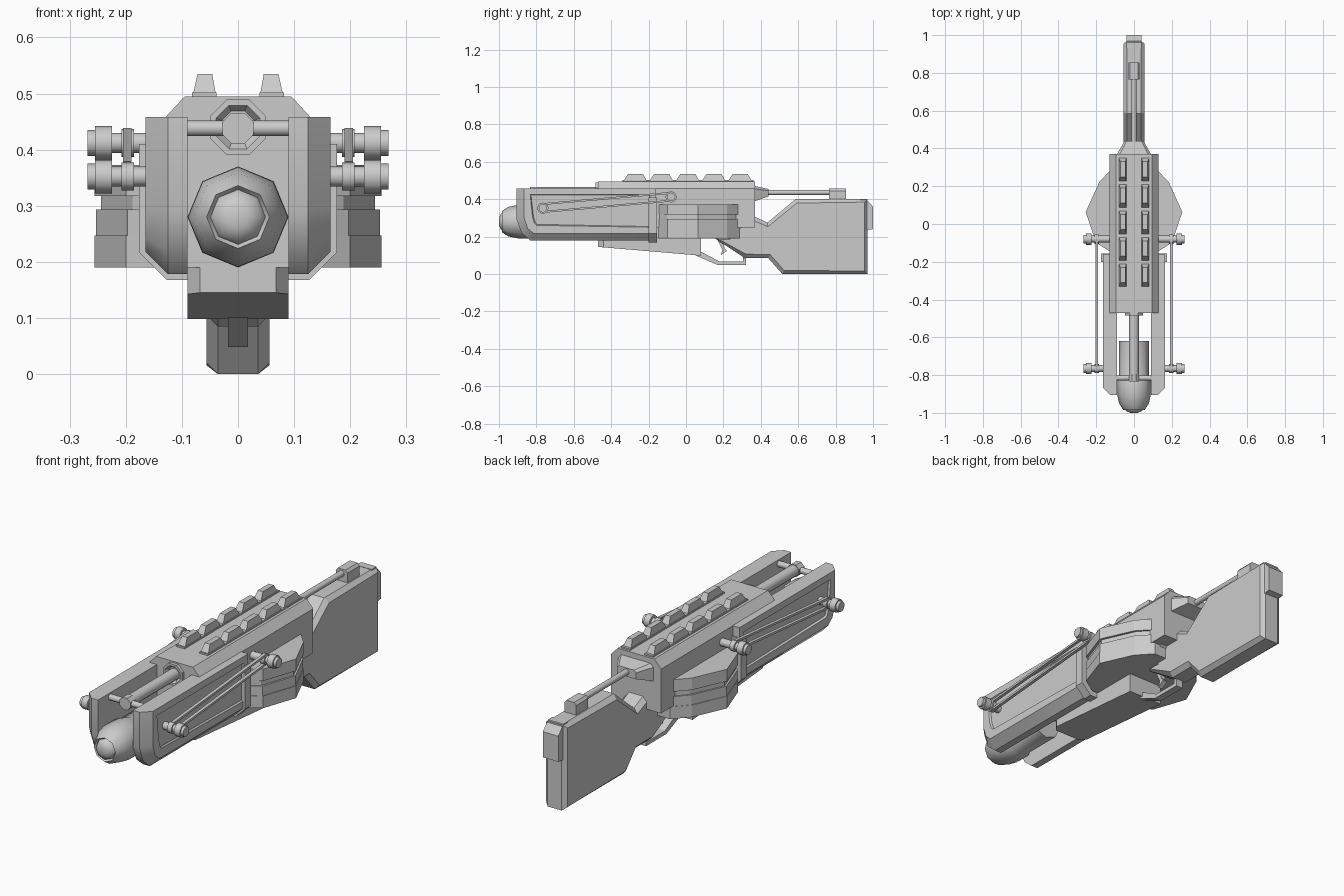
import bpy, bmesh, math
from mathutils import Vector

cube = bpy.data.objects.get("Cube")
if cube:
    bpy.data.objects.remove(cube, do_unlink=True)

grey = bpy.data.materials.new("plain grey")
grey.use_nodes = True
grey.diffuse_color = (0.6, 0.6, 0.6, 1)
grey.node_tree.nodes["Principled BSDF"].inputs["Base Color"].default_value = (0.6, 0.6, 0.6, 1)


def finish(name, bm, mirror=False, angle=30):
    bmesh.ops.recalc_face_normals(bm, faces=bm.faces)
    mesh = bpy.data.meshes.new(name)
    for f in bm.faces:
        f.smooth = angle > 0
    bm.to_mesh(mesh)
    bm.free()
    if angle:
        mesh.set_sharp_from_angle(angle=math.radians(angle))
    mesh.materials.append(grey)
    obj = bpy.data.objects.new(name, mesh)
    bpy.context.collection.objects.link(obj)
    if mirror:
        mod = obj.modifiers.new("mirror", "MIRROR")
        mod.use_mirror_merge = False
    return obj


def place(axis, t, u, v):
    return {"x": (t, u, v), "y": (u, t, v), "z": (u, v, t)}[axis]


def loft(sections, axis):
    """Skin a list of (position, outline) sections along an axis."""
    bm = bmesh.new()
    rings = [[bm.verts.new(place(axis, t, *p)) for p in pts] for t, pts in sections]
    for a, b in zip(rings, rings[1:]):
        for i in range(len(a)):
            j = (i + 1) % len(a)
            bm.faces.new((a[i], a[j], b[j], b[i]))
    bm.faces.new(rings[0])
    bm.faces.new(rings[-1])
    bmesh.ops.recalc_face_normals(bm, faces=bm.faces)
    return bm


def prism(name, pts, axis, a, b, mirror=False):
    return finish(name, loft([(a, pts), (b, pts)], axis), mirror, 0)


def lathe(name, profile, axis, cu, cv, n=16, mirror=False, turn=0.0, angle=50):
    ring = [math.tau * (i + turn) / n for i in range(n)]
    sections = [(t, [(cu + r * math.cos(a), cv + r * math.sin(a)) for a in ring])
                for t, r in profile]
    return finish(name, loft(sections, axis), mirror, angle)


def box(x0, x1, z0, z1):
    return [(x0, z0), (x1, z0), (x1, z1), (x0, z1)]


def sym(half):
    """Complete a right-hand outline with its reflection."""
    return half + [(-x, z) for x, z in reversed(half)]


# Receiver with chamfered top edges
prism("receiver", sym([(0.13, 0.25), (0.13, 0.457), (0.095, 0.495)]), "y", -0.47, 0.37)
prism("receiver_belly", [(-0.47, 0.3), (-0.47, 0.19), (0.24, 0.19), (0.3, 0.25), (0.3, 0.3)],
      "x", -0.09, 0.09)
finish("receiver_rear_boss", loft([
    (0.37, sym([(0.09, 0.39), (0.09, 0.455), (0.075, 0.47)])),
    (0.44, sym([(0.05, 0.415), (0.05, 0.445), (0.04, 0.455)]))], "y"), angle=0)

# Top rails made of sloped blocks
for i in range(5):
    y = -0.34 + 0.14 * i
    bm = loft([(0.49, box(0.038, 0.082, y, y + 0.135)),
               (0.535, box(0.046, 0.072, y + 0.03, y + 0.11))], "z")
    finish(f"rail_block_{i + 1}", bm, True, 0)
prism("rail_base", box(0.038, 0.082, 0.49, 0.502), "y", -0.34, 0.36, True)

# Side forend panels: rounded outer edges and a recessed field
bm = loft([(x, [(-0.905, 0.458), (-0.905, 0.29), (-0.88, 0.22), (-0.83, 0.178),
                (-0.16, 0.178), (-0.16, 0.458)]) for x in (0.09, 0.165)], "x")
edges = []
for e in bm.edges:
    mid = (e.verts[0].co + e.verts[1].co) / 2
    if min(v.co.x for v in e.verts) > 0.16 and mid.z < 0.45 and mid.y < -0.17:
        edges.append(e)
bmesh.ops.bevel(bm, geom=edges, offset=0.04, segments=1, affect="EDGES")
side = max((f for f in bm.faces if f.normal.x > 0.9), key=lambda f: f.calc_area())
bmesh.ops.inset_individual(bm, faces=[side], thickness=0.045, depth=0)
bmesh.ops.inset_individual(bm, faces=[side], thickness=0.006, depth=-0.008)
finish("side_panel", bm, True, 40)
prism("panel_collar", [(0.09, 0.168), (0.127, 0.168), (0.176, 0.217), (0.176, 0.41), (0.09, 0.41)],
      "y", -0.2, -0.155, True)

# Limb pins and the strings looped around them
pin = [(0.12, 0.018), (0.185, 0.018), (0.185, 0.025), (0.208, 0.025), (0.208, 0.018),
       (0.225, 0.018), (0.225, 0.03), (0.255, 0.03), (0.255, 0.023), (0.268, 0.023)]
ends = {"rear": (-0.08, 0.412), "front": (-0.765, 0.352)}
for label, (y, z) in ends.items():
    lathe(label + "_limb_pin", pin, "x", y, z, 12, True)
for label, dz in (("upper", 0.017), ("lower", -0.025)):
    (ya, za), (yb, zb) = ends["rear"], ends["front"]
    prism(label + "_string", [(ya, za + dz), (yb, zb + dz), (yb, zb + dz + 0.01), (ya, za + dz + 0.01)],
          "x", 0.19, 0.205, True)

# Muzzle and barrel
lathe("barrel", [(-0.62, 0.08), (-0.8, 0.08), (-0.82, 0.09), (-0.9, 0.089), (-0.95, 0.079),
                 (-0.985, 0.056), (-0.975, 0.049), (-0.99, 0.042), (-1.0, 0.02)],
      "y", 0, 0.28, 8, angle=50)

# Upper piston between the panels
lathe("piston_socket", [(-0.46, 0.053), (-0.485, 0.053), (-0.485, 0.042), (-0.468, 0.03)],
      "y", 0, 0.44, 8, turn=0.5, angle=0)
lathe("piston_rod", [(-0.46, 0.026), (-0.82, 0.026)], "y", 0, 0.438, 12)
lathe("piston_head", [(-0.795, 0.03), (-0.835, 0.03)], "y", 0, 0.438, 8, turn=0.5, angle=0)
lathe("piston_crossbar", [(-0.1, 0.014), (0.1, 0.014)], "x", -0.815, 0.438, 12)

# Faceted side pods in three layers
for label, z0, z1, d in (("bottom", 0.19, 0.247, 0), ("lower", 0.247, 0.293, 0.003),
                         ("groove", 0.293, 0.317, 0.012), ("top", 0.317, 0.373, 0)):
    prism("pod_" + label, [(0.05, -0.15), (0.12, -0.15), (0.2 - d, -0.1), (0.256 - d, 0.063),
                           (0.185 - d, 0.22), (0.12, 0.29 - d), (0.05, 0.29 - d)],
          "z", z0, z1, True)
prism("rear_block", sym([(0.07, 0.25), (0.11, 0.27), (0.11, 0.315)]), "y", 0.25, 0.37)

# Lower handguard with cut front corners and a sloping underside
bm = loft([(z, sym([(0.068, -0.47), (0.09, -0.44), (0.09, 0.08)])) for z in (0.1, 0.37)], "z")
for v in bm.verts:
    if v.co.z < 0.2:
        v.co.z = 0.145 - 0.085 * (v.co.y + 0.47)
finish("lower_handguard", bm, angle=0)

# Trigger and its guard
prism("trigger_guard", [(0.03, 0.12), (0.05, 0.1), (0.17, 0.048), (0.32, 0.048), (0.32, 0.09),
                        (0.305, 0.09), (0.305, 0.066), (0.18, 0.066), (0.07, 0.125)], "x", -0.018, 0.018)
prism("trigger", [(0.16, 0.2), (0.2, 0.2), (0.205, 0.14), (0.22, 0.125), (0.185, 0.1),
                  (0.195, 0.13)], "x", -0.012, 0.012)

# Stock: profile with chamfered outline on both cheeks
stock = [(0.155, 0.19), (0.315, 0.085), (0.44, 0.085), (0.515, 0.0), (0.97, 0.0), (0.97, 0.4),
         (0.585, 0.4), (0.435, 0.275), (0.36, 0.31), (0.25, 0.3), (0.22, 0.2)]
bm = loft([(-0.036, stock), (0.036, stock)], "x")
cheeks = [f for f in bm.faces if abs(f.normal.x) > 0.9]
bmesh.ops.inset_individual(bm, faces=cheeks, thickness=0.022, depth=0.02)
finish("stock", bm, angle=0)
prism("butt_cap", [(0.93, 0.402), (0.962, 0.402), (1.0, 0.36), (1.0, 0.24), (0.965, 0.235),
                   (0.955, 0.345)], "x", -0.04, 0.04)

# Rod above the stock
lathe("stock_rod", [(0.43, 0.014), (0.79, 0.014)], "y", 0, 0.436, 12)
prism("rod_mount", sym([(0.03, 0.39), (0.03, 0.445), (0.02, 0.457)]), "y", 0.765, 0.855)
